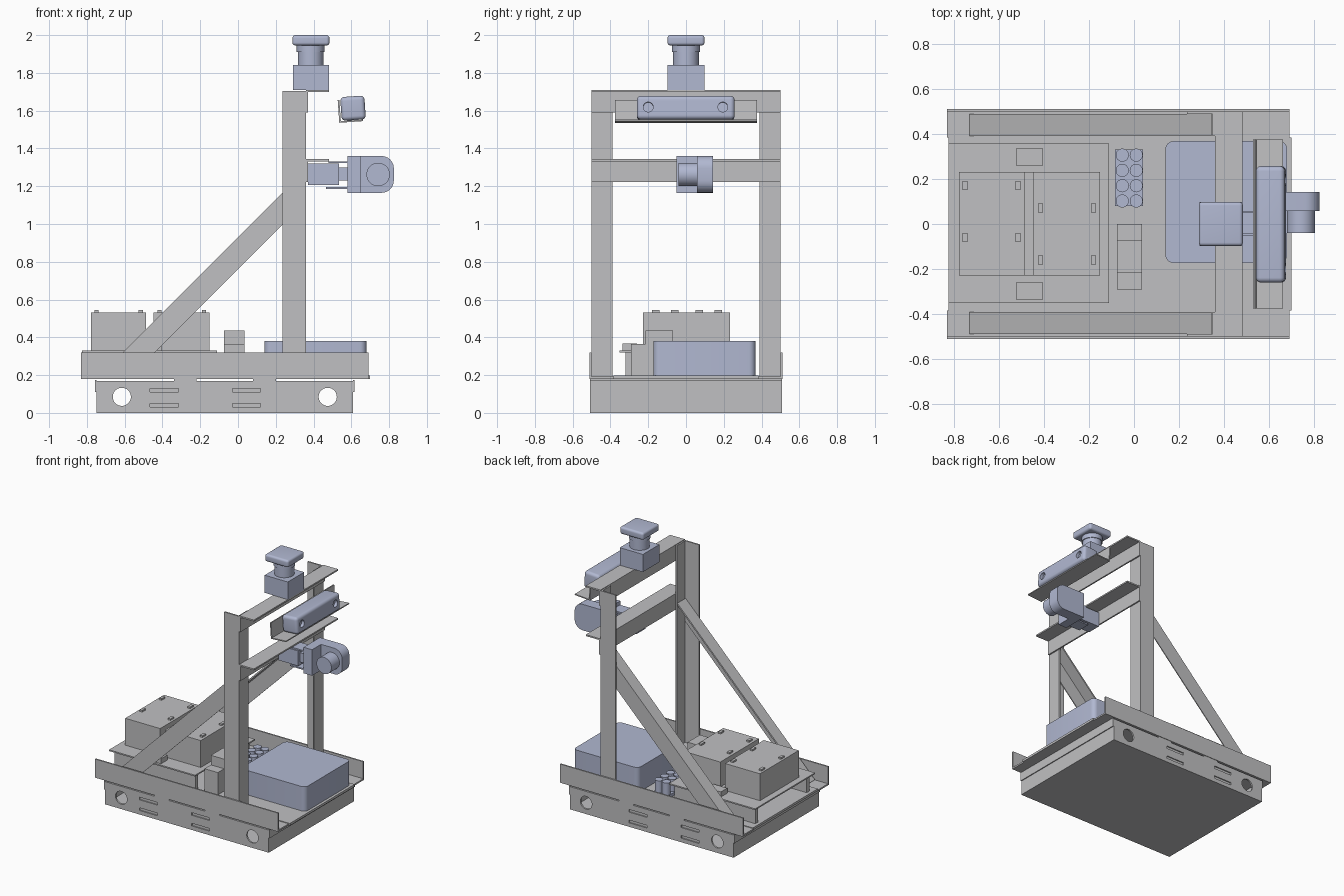
import bpy, bmesh, math
from mathutils import Matrix, Vector

if "Cube" in bpy.data.objects:
    bpy.data.objects.remove(bpy.data.objects["Cube"], do_unlink=True)


def material(name, rgb):
    m = bpy.data.materials.new(name)
    m.use_nodes = True
    m.diffuse_color = (*rgb, 1)
    m.node_tree.nodes["Principled BSDF"].inputs["Base Color"].default_value = (*rgb, 1)
    return m


GRAY = material("metal gray", (0.53, 0.53, 0.54))
BLUE = material("pale blue", (0.44, 0.48, 0.64))


def finish(name, bm, mat, smooth=False):
    bmesh.ops.recalc_face_normals(bm, faces=bm.faces)
    me = bpy.data.meshes.new(name)
    bm.to_mesh(me)
    bm.free()
    ob = bpy.data.objects.new(name, me)
    bpy.context.collection.objects.link(ob)
    me.materials.append(mat)
    if smooth:
        activate(ob)
        bpy.ops.object.shade_smooth_by_angle(angle=math.radians(35))
    return ob


def activate(ob):
    bpy.ops.object.select_all(action='DESELECT')
    ob.select_set(True)
    bpy.context.view_layer.objects.active = ob


def add_box(bm, x, y, z):
    """Box from (min, max) pairs."""
    c = Vector([(a[0] + a[1]) / 2 for a in (x, y, z)])
    s = [a[1] - a[0] for a in (x, y, z)]
    return bmesh.ops.create_cube(bm, size=1, matrix=Matrix.Translation(c) @ Matrix.Diagonal((*s, 1)))["verts"]


def add_cyl(bm, c, r, h, axis='Z', n=40):
    rot = {'Z': Matrix(), 'Y': Matrix.Rotation(math.pi / 2, 4, 'X'),
           'X': Matrix.Rotation(math.pi / 2, 4, 'Y')}[axis]
    bmesh.ops.create_cone(bm, cap_ends=True, segments=n, radius1=r, radius2=r, depth=h,
                          matrix=Matrix.Translation(c) @ rot)


def boxes(name, mat, *items):
    bm = bmesh.new()
    for it in items:
        add_box(bm, *it)
    return finish(name, bm, mat)


def cylinder(name, mat, *args, **kw):
    bm = bmesh.new()
    add_cyl(bm, *args, **kw)
    return finish(name, bm, mat, True)


def rounded(name, mat, x, y, z, r, pick=lambda d, m: True):
    """Box whose edges chosen by direction and midpoint are rounded."""
    bm = bmesh.new()
    add_box(bm, x, y, z)
    es = [e for e in bm.edges if pick((e.verts[0].co - e.verts[1].co).normalized(),
                                      (e.verts[0].co + e.verts[1].co) / 2)]
    bmesh.ops.bevel(bm, geom=es, offset=r, segments=6, profile=0.5, affect='EDGES', clamp_overlap=True)
    return finish(name, bm, mat, True)


def cut(ob, bm):
    """Subtract a cutter mesh and discard it."""
    cutter = finish("cutter", bm, GRAY)
    cutter.hide_render = True
    mod = ob.modifiers.new("cut", 'BOOLEAN')
    mod.operation, mod.solver, mod.object = 'DIFFERENCE', 'EXACT', cutter
    activate(ob)
    bpy.ops.object.modifier_apply(modifier=mod.name)
    bpy.data.objects.remove(cutter, do_unlink=True)


T = 0.012  # sheet thickness


def side(s, a, b):
    """Y range between distances a and b on side s."""
    return tuple(sorted((s * a, s * b)))


# Base tray: floor, lid, end walls with folded lips, spacer tabs
boxes("tray_floor", GRAY, ((-0.75, 0.61), (-0.507, 0.507), (0, T)))
boxes("tray_lid", GRAY, ((-0.75, 0.61), (-0.507, 0.507), (0.158, 0.17)))
boxes("tray_ends", GRAY, ((-0.75, -0.738), (-0.495, 0.495), (T, 0.158)),
      ((0.598, 0.61), (-0.495, 0.495), (T, 0.158)))
boxes("tray_lips", GRAY, ((-0.757, -0.75), (-0.507, 0.507), (0.11, 0.175)),
      ((0.61, 0.617), (-0.507, 0.507), (0.11, 0.175)))
boxes("tray_tabs", GRAY, ((-0.34, -0.22), (-0.507, 0.507), (0.17, 0.18)),
      ((0.08, 0.20), (-0.507, 0.507), (0.17, 0.18)))

for s, label in ((1, "back"), (-1, "front")):
    # Tray side with round holes and recessed slots
    wall = boxes(label + "_tray_side", GRAY, ((-0.75, 0.61), side(s, 0.495, 0.507), (T, 0.158)))
    bm = bmesh.new()
    for x in (-0.615, 0.475):
        add_cyl(bm, (x, s * 0.5, 0.085), 0.048, 0.06, 'Y')
    for x in (-0.465, -0.03):
        for z in (0.03, 0.11):
            add_box(bm, (x, x + 0.15), side(s, 0.499, 0.53), (z, z + 0.02))
    cut(wall, bm)

    # Angle iron rail, post and brace
    boxes(label + "_rail", GRAY, ((-0.83, 0.69), side(s, 0.5, 0.511), (0.18, 0.32)),
          ((-0.83, 0.69), side(s, 0.385, 0.5), (0.18, 0.192)))
    boxes(label + "_post", GRAY, ((0.235, 0.36), side(s, 0.489, 0.5), (0.192, 1.705)),
          ((0.349, 0.36), side(s, 0.39, 0.489), (0.192, 1.705)))
    bm = bmesh.new()
    for drop, ya, yb in ((0.17, 0.481, 0.488), (0.016, 0.39, 0.481)):
        # Sloped profile in x and z, pushed along y
        prof = [(-0.73, 0.2), (0.345, 1.275), (0.345, 1.275 - drop), (-0.73 + drop, 0.2)]
        f = bm.faces.new([bm.verts.new((x, s * ya, z)) for x, z in prof])
        r = bmesh.ops.extrude_face_region(bm, geom=[f])
        bmesh.ops.translate(bm, verts=[v for v in r["geom"] if isinstance(v, bmesh.types.BMVert)],
                            vec=(0, s * (yb - ya), 0))
    finish(label + "_brace", bm, GRAY)

    # Battery clamps and stand legs
    boxes(label + "_clamp", GRAY, ((-0.525, -0.405), side(s, 0.26, 0.335), (0.33, 0.368)))
    boxes(label + "_stand_leg", GRAY, ((-0.80, -0.13), side(s, 0.29, 0.32), (0.192, 0.32)))

# Deck plate and crossbars
boxes("deck", GRAY, ((-0.825, 0.70), (-0.385, 0.385), (0.18, 0.197)))
for name, top in (("top_crossbar", 1.71), ("middle_crossbar", 1.343)):
    boxes(name, GRAY, ((0.36, 0.371), (-0.5, 0.5), (top - 0.12, top)),
          ((0.371, 0.482), (-0.5, 0.5), (top - 0.011, top)))

# Battery platform, batteries, terminals
boxes("battery_platform", GRAY, ((-0.825, -0.11), (-0.352, 0.358), (0.32, 0.33)))
boxes("batteries", GRAY, ((-0.777, -0.487), (-0.228, 0.232), (0.33, 0.532)),
      ((-0.447, -0.15), (-0.228, 0.232), (0.33, 0.532)))
boxes("battery_spacer", GRAY, ((-0.487, -0.447), (-0.228, 0.232), (0.33, 0.345)))
boxes("battery_terminals", GRAY, *[((x - 0.011, x + 0.011), (y - 0.02, y + 0.02), (0.532, 0.544))
                                   for xs, ys in (((-0.75, -0.515), (0.17, -0.06)),
                                                  ((-0.415, -0.18), (0.07, -0.16)))
                                   for x in xs for y in ys])

# Control block
boxes("control_block", GRAY, ((-0.075, 0.035), (-0.215, -0.07), (0.197, 0.437)),
      ((-0.075, 0.035), (-0.29, -0.215), (0.197, 0.365)),
      ((-0.075, 0.035), (-0.07, 0.0), (0.197, 0.365)))

# Capacitor bank
boxes("capacitor_base", BLUE, ((-0.085, 0.04), (0.08, 0.33), (0.197, 0.22)))
for i in range(8):
    cylinder("capacitor_%d" % (i + 1), BLUE,
             (-0.052 + 0.062 * (i % 2), 0.102 + 0.068 * (i // 2), 0.265), 0.029, 0.09, n=24)

# Computer case with rounded corners
rounded("computer_case", BLUE, (0.14, 0.68), (-0.173, 0.368), (0.197, 0.38), 0.035,
        lambda d, m: abs(d.z) > 0.9)

# Scanner on top
boxes("scanner_base", BLUE, ((0.29, 0.482), (-0.098, 0.097), (1.71, 1.842)))
cylinder("scanner_collar", BLUE, (0.385, 0, 1.877), 0.068, 0.07)
cylinder("scanner_neck", BLUE, (0.385, 0, 1.928), 0.074, 0.036)
rounded("scanner_cap", BLUE, (0.288, 0.484), (-0.098, 0.098), (1.945, 2.0), 0.016)

# Tilted stereo camera bar on an angle shelf
pivot = Vector((0.54, 0, 1.538))
tilt = Matrix.Translation(pivot) @ Matrix.Rotation(math.radians(-4), 4, 'Y') @ Matrix.Translation(-pivot)
shelf = boxes("camera_shelf", GRAY, ((0.536, 0.545), (-0.375, 0.375), (1.536, 1.656)),
              ((0.545, 0.662), (-0.375, 0.375), (1.536, 1.544)))
bar = rounded("stereo_camera", BLUE, (0.55, 0.678), (-0.26, 0.257), (1.545, 1.671), 0.022)
bm = bmesh.new()
for y in (-0.2, 0.195):
    add_cyl(bm, (0.68, y, 1.61), 0.026, 0.05, 'X', 32)
cut(bar, bm)
for ob in (shelf, bar):
    ob.data.transform(tilt)

# Pan and tilt camera on the middle crossbar
boxes("pan_motor", BLUE, ((0.371, 0.535), (-0.05, 0.057), (1.207, 1.32)))
boxes("motor_brackets", BLUE, ((0.465, 0.59), (-0.045, 0.052), (1.186, 1.196)),
      ((0.48, 0.59), (-0.045, 0.052), (1.322, 1.332)), ((0.535, 0.582), (-0.03, 0.04), (1.23, 1.30)))
boxes("tilt_mount", BLUE, ((0.58, 0.65), (-0.05, 0.057), (1.165, 1.36)))
rounded("tilt_body", BLUE, (0.58, 0.825), (0.057, 0.143), (1.165, 1.36), 0.065,
        lambda d, m: abs(d.y) > 0.9 and m.x > 0.8)
cylinder("camera_lens", BLUE, (0.742, 0.009, 1.262), 0.062, 0.098, 'Y')
